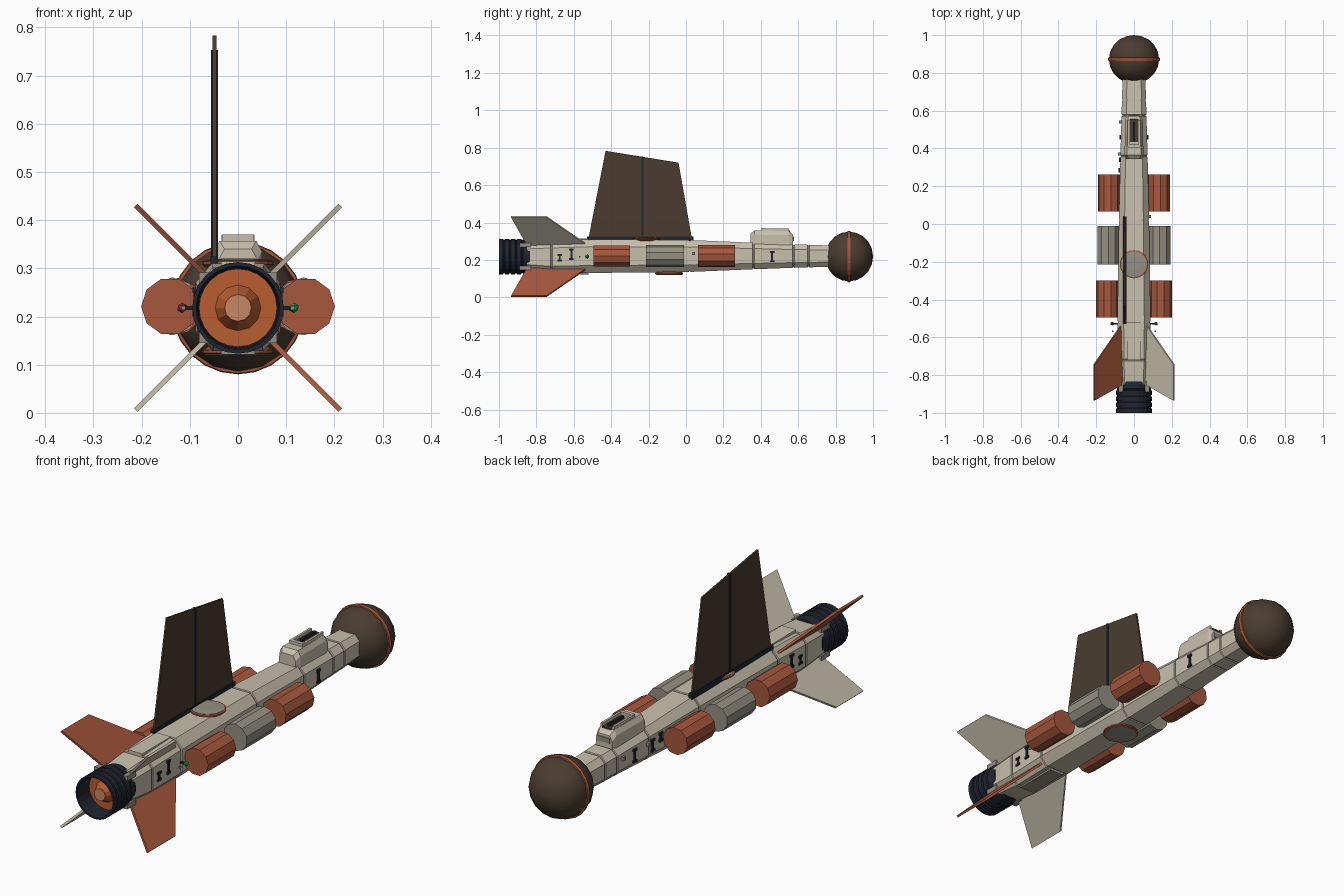
import bpy, bmesh, math
from mathutils import Vector, Matrix

if "Cube" in bpy.data.objects:
    bpy.data.objects.remove(bpy.data.objects["Cube"])

CZ = 0.218  # height of the hull axis


def mat(name, *rgb):
    m = bpy.data.materials.new(name)
    m.diffuse_color = (*rgb, 1)
    m.use_nodes = True
    m.node_tree.nodes["Principled BSDF"].inputs["Base Color"].default_value = m.diffuse_color
    return m


CREAM = mat("cream", .58, .53, .42)
GREY = mat("warm_grey", .30, .28, .23)
RUST = mat("rust", .38, .095, .045)
BROWN = mat("dark_brown", .07, .046, .03)
NAVY = mat("navy", .014, .018, .03)
ORANGE = mat("orange", .48, .11, .03)
PALE = mat("pale_orange", .58, .24, .12)
GREEN = mat("green", .01, .45, .09)
RED = mat("red", .3, .03, .04)


def finish(name, bm, m, smooth=False):
    bmesh.ops.recalc_face_normals(bm, faces=bm.faces)
    me = bpy.data.meshes.new(name)
    bm.to_mesh(me)
    bm.free()
    me.materials.append(m)
    for p in me.polygons:
        p.use_smooth = smooth
    ob = bpy.data.objects.new(name, me)
    bpy.context.collection.objects.link(ob)
    return ob


def loft(name, rings, m, smooth=False):
    """Skin a list of equal-length rings and cap both ends."""
    bm = bmesh.new()
    vs = [[bm.verts.new(p) for p in r] for r in rings]
    n = len(vs[0])
    for a, b in zip(vs, vs[1:]):
        for i in range(n):
            bm.faces.new((a[i], a[(i + 1) % n], b[(i + 1) % n], b[i]))
    bm.faces.new(vs[0])
    bm.faces.new(vs[-1])
    return finish(name, bm, m, smooth)


def lathe(name, prof, m, n=24, axis="Y", at=(0, 0, CZ), smooth=False, turn=0):
    """Spin (radius, position) points round the y or z axis."""
    rings = []
    for r, t in prof:
        ring = []
        for i in range(n):
            a = math.tau * (i + turn) / n
            c, s = r * math.cos(a), r * math.sin(a)
            ring.append(Vector((c, t, s) if axis == "Y" else (c, s, t)) + Vector(at))
        rings.append(ring)
    return loft(name, rings, m, smooth)


def box(name, c, s, m):
    bm = bmesh.new()
    bmesh.ops.create_cube(bm, size=1, matrix=Matrix.Translation(c) @ Matrix.Diagonal((*s, 1)))
    return finish(name, bm, m)


def plate(name, outline, thick, m, frame):
    """Flat plate: outline (u, y), extruded along the frame's local x."""
    rings = [[frame @ Vector((t, y, u)) for u, y in outline] for t in (-thick / 2, thick / 2)]
    return loft(name, rings, m)


# Hull: chamfered box sections with panel grooves
STATIONS = [(-.85, .080, .142, .292), (-.72, .085, .128, .302), (-.52, .088, .130, .310),
            (.02, .080, .136, .306), (.36, .072, .150, .292), (.575, .066, .158, .283),
            (.655, .064, .160, .281), (.77, .060, .164, .277)]


def section(y, w, lo, hi, inset=0):
    w, lo, hi = w - inset, lo + inset, hi - inset
    c, d = w * .38, (hi - lo) * .22
    return [(w, y, lo + d), (w, y, hi - d), (w - c, y, hi), (c - w, y, hi),
            (-w, y, hi - d), (-w, y, lo + d), (c - w, y, lo), (w - c, y, lo)]


rings = [section(*STATIONS[0])]
for s in STATIONS[1:-1]:
    for dy, inset in ((-.005, 0), (-.003, .004), (.003, .004), (.005, 0)):
        rings.append(section(s[0] + dy, *s[1:], inset))
rings.append(section(*STATIONS[-1]))
loft("hull", rings, CREAM)
box("spine_panel", (0, -.62, .308), (.07, .2, .012), CREAM)
box("belly_panel", (0, -.62, .127), (.07, .2, .012), GREY)

# Nose ball with its rust band
prof = [(.133 * math.sin(math.pi * i / 10), .872 - .128 * math.cos(math.pi * i / 10)) for i in range(1, 10)]
lathe("nose_ball", [(.001, .744)] + prof + [(.001, 1.0)], BROWN, 16, smooth=True)
lathe("nose_band", [(.128, .863), (.136, .864), (.138, .872), (.136, .880), (.128, .881)], RUST, 24)

# Ribbed engine bell, open at the front
bell = [(.082, -.915), (.084, -.994), (.087, -1)]
for y in (-1, -.968, -.936, -.904):
    bell += [(.095, y), (.095, y + .022), (.089, y + .025), (.089, y + .030)]
bell += [(.091, -.872), (.086, -.835)]
lathe("engine_bell", bell, NAVY)
lathe("engine_glow", [(.081, -.925), (.081, -.910)], ORANGE)
lathe("engine_cone", [(.050, -.92), (.028, -.965)], ORANGE, 12)
lathe("engine_core", [(.027, -.96), (.027, -.968)], PALE, 12)
for sx in (-1, 1):
    for sz in (-1, 1):
        box("engine_bracket", (sx * .07, -.86, CZ + sz * .062), (.022, .06, .022), GREY)

# Four tail fins in an X, colours alternating
for k in range(4):
    ang = math.radians(45 + 90 * k)
    frame = Matrix.Translation((0, 0, CZ)) @ Matrix.Rotation(ang, 4, "Y")
    plate("tail_fin", [(.07, -.50), (.10, -.54), (.300, -.745), (.300, -.935), (.10, -.855), (.07, -.845)],
          .010, CREAM if k % 2 == 0 else RUST, frame)

# Side tanks, three on each side
for sx, side in ((-1, "left"), (1, "right")):
    for y0, y1, x, m, turn in ((-.495, -.300, .141, RUST, 0), (-.215, -.010, .136, GREY, .5),
                               (.065, .262, .131, RUST, .25)):
        lathe(side + "_tank", [(.060, y0), (.060, y1)], m, 10, at=(sx * x, 0, CZ + .003), turn=turn)
        box(side + "_tank_mount", (sx * .085, (y0 + y1) / 2, CZ), (.05, .10, .05), GREY)
    # Navigation light on a short stalk
    y = -.527
    box(side + "_light_stalk", (sx * .096, y, CZ), (.03, .008, .008), NAVY)
    bm = bmesh.new()
    bmesh.ops.create_icosphere(bm, subdivisions=1, radius=.011,
                               matrix=Matrix.Translation((sx * .116, y, CZ)))
    finish(side + "_light", bm, GREEN if sx > 0 else RED)
    box(side + "_light_pod", (sx * .113, y - .04, CZ), (.008, .008, .008), GREY)


# Dark recessed-looking hatch plates on the flanks
def hatch(x, y, z, h):
    s = 1 if x > 0 else -1
    box("flank_hatch", (x, y, z), (.010, .010, h), NAVY)
    for dz in (-h / 2, h / 2):
        box("flank_hatch_edge", (x + s * .002, y, z + dz), (.010, .024, .010), NAVY)


for x, y, z, h in ((.084, -.675, .212, .03), (.087, -.613, .230, .05), (.070, .46, .218, .05),
                   (-.070, .46, .218, .05), (-.073, .34, .218, .045), (-.075, .285, .235, .03),
                   (-.084, -.675, .212, .03), (-.087, -.613, .230, .05)):
    hatch(x, y, z, h)
for x, y in ((-.071, .54), (-.076, .37), (.082, .04)):
    box("flank_stud", (x, y, .235), (.016, .016, .016), GREY)

# Sail: navy foot and mast with a dark panel, offset to the left
SX = Matrix.Translation((-.049, 0, 0))
plate("sail_panel", [(.322, -.520), (.783, -.430), (.720, -.040), (.322, .030)], .008, BROWN, SX)
plate("sail_mast", [(.31, -.238), (.753, -.238), (.751, -.226), (.31, -.226)], .014, NAVY, SX)
box("sail_foot", (-.049, -.245, .312), (.016, .57, .026), NAVY)

# Sensor dishes above and below
for name, y, z, s in (("top_dish", -.213, .300, 1), ("belly_dish", -.09, .138, -1)):
    lathe(name + "_rim", [(.062, z), (.075, z + s * .008), (.075, z + s * .014), (.070, z + s * .016)],
          RUST, 20, "Z", (0, y, 0))
    lathe(name, [(.068, z + s * .008), (.068, z + s * .0175), (.035, z + s * .020)],
          GREY, 20, "Z", (0, y, 0))


# Cockpit block with dark roof slot and side rails
def cabin(y, w, top):
    return [(w, y, .275), (w, y, top - .022), (w - .012, y, top), (.012 - w, y, top),
            (-w, y, top - .022), (-w, y, .275)]


loft("cockpit", [cabin(.345, .040, .340), cabin(.365, .050, .357), cabin(.55, .046, .355),
                 cabin(.573, .040, .335)], CREAM)
box("cockpit_slot", (0, .495, .355), (.044, .12, .006), BROWN)
for x in (-.029, .029):
    box("cockpit_rail", (x, .48, .361), (.010, .14, .016), CREAM)
box("cockpit_rail_front", (0, .412, .361), (.066, .016, .018), CREAM)
box("cockpit_ridge", (0, .49, .363), (.010, .10, .012), NAVY)
box("cockpit_window", (0, .572, .313), (.060, .010, .022), GREY)
